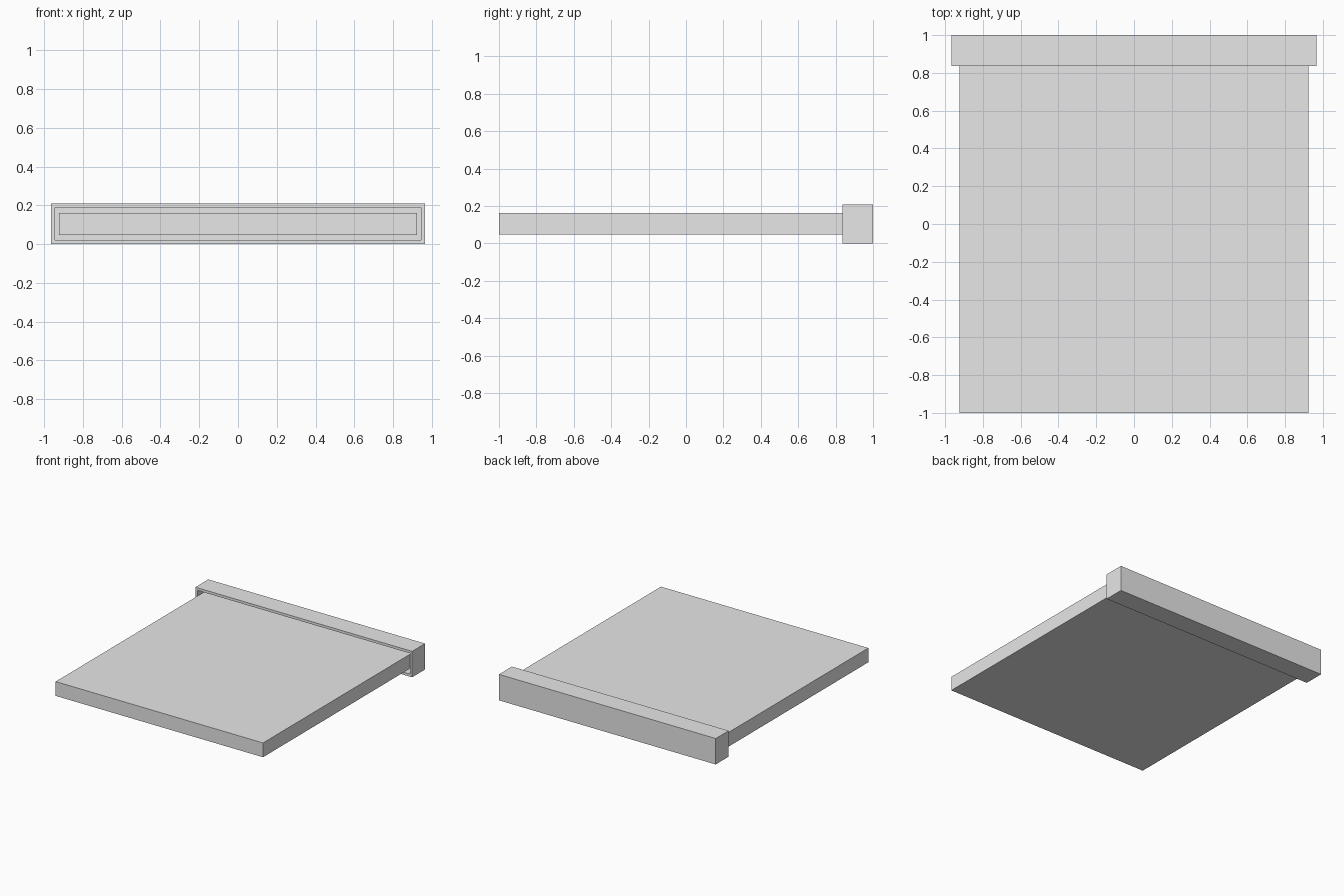
import bpy
import bmesh
from mathutils import Vector

cube = bpy.data.objects.get("Cube")
if cube:
    bpy.data.objects.remove(cube, do_unlink=True)

# Single plain grey
GREY = (0.8, 0.8, 0.8, 1.0)
grey = bpy.data.materials.new("light_grey")
grey.use_nodes = True
grey.diffuse_color = GREY
grey.node_tree.nodes["Principled BSDF"].inputs["Base Color"].default_value = GREY


def box_mesh(low, high):
    """Box between two opposite corners."""
    low, high = Vector(low), Vector(high)
    bm = bmesh.new()
    bmesh.ops.create_cube(bm, size=1)
    bmesh.ops.scale(bm, vec=high - low, verts=bm.verts)
    bmesh.ops.translate(bm, vec=(low + high) / 2, verts=bm.verts)
    return bm


def add_object(name, bm):
    bmesh.ops.recalc_face_normals(bm, faces=bm.faces)
    mesh = bpy.data.meshes.new(name)
    bm.to_mesh(mesh)
    bm.free()
    mesh.materials.append(grey)
    obj = bpy.data.objects.new(name, mesh)
    bpy.context.collection.objects.link(obj)
    return obj


# Flat panel, its rear edge seated inside the cap
add_object("panel", box_mesh((-0.923, -1, 0.047), (0.923, 0.978, 0.162)))

# End cap: a box hollowed from its front face, leaving a thin even wall
WALL = 0.021
cap = box_mesh((-0.965, 0.836, 0), (0.965, 1, 0.209))
cap.normal_update()
front = min(cap.faces, key=lambda f: f.calc_center_median().y)
bmesh.ops.inset_region(cap, faces=[front], thickness=WALL, use_even_offset=True)
pocket = bmesh.ops.extrude_discrete_faces(cap, faces=[front])["faces"][0]
bmesh.ops.translate(cap, vec=(0, 0.164 - WALL, 0), verts=pocket.verts)
add_object("end_cap", cap)
